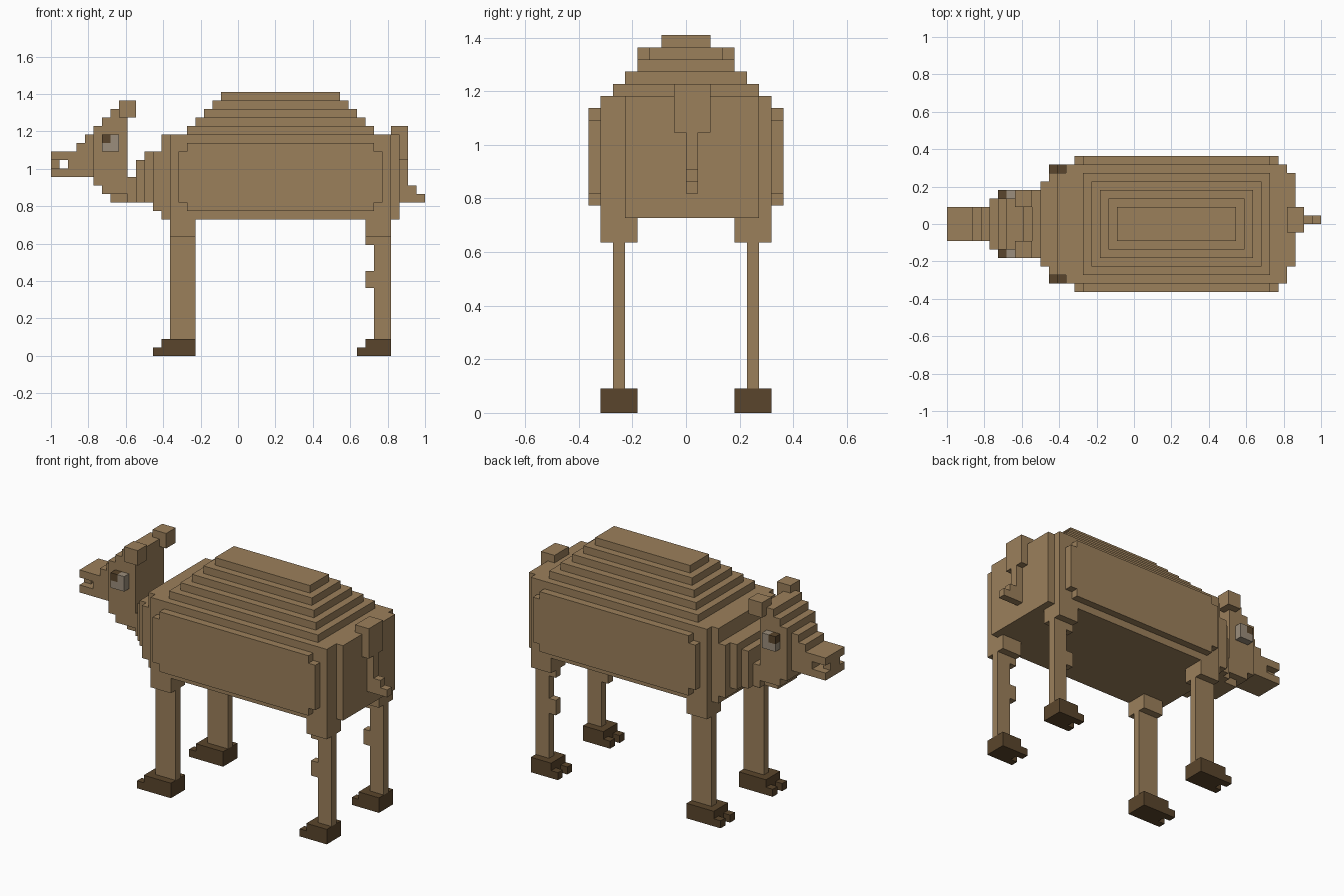
import bpy, bmesh
from mathutils import Vector

if "Cube" in bpy.data.objects:
    bpy.data.objects.remove(bpy.data.objects["Cube"])

U = 1 / 22  # one block of the grid; the model is 44 blocks long


def material(name, rgb):
    m = bpy.data.materials.new(name)
    m.diffuse_color = (*rgb, 1)
    m.use_nodes = True
    m.node_tree.nodes["Principled BSDF"].inputs["Base Color"].default_value = m.diffuse_color
    return m


TAN = material("tan fur", (0.33, 0.215, 0.105))
DARK = material("dark brown", (0.102, 0.060, 0.025))
EYE = material("pale eye", (0.33, 0.27, 0.20))


def blocks(name, mat, boxes):
    """One object from boxes (x0, x1, y0, y1, z0, z1) in block units, x from the nose."""
    bm = bmesh.new()
    for x0, x1, y0, y1, z0, z1 in boxes:
        lo = Vector((x0 - 22, y0, z0)) * U
        hi = Vector((x1 - 22, y1, z1)) * U
        for v in bmesh.ops.create_cube(bm, size=1)["verts"]:
            v.co = [lo[i] if v.co[i] < 0 else hi[i] for i in range(3)]
    me = bpy.data.meshes.new(name)
    bm.to_mesh(me)
    bm.free()
    me.materials.append(mat)
    ob = bpy.data.objects.new(name, me)
    bpy.context.collection.objects.link(ob)


def pair(name, mat, boxes):
    """The same part on the left (+y) and right (-y) side."""
    blocks(name + "_left", mat, boxes)
    blocks(name + "_right", mat,
           [(a, b, -d, -c, e, f) for a, b, c, d, e, f in boxes])


# Body with stepped chest and rump
blocks("body", TAN, [
    (14, 40, -7, 7, 16, 26),
    (13, 14, -6, 6, 16, 26),
    (12, 13, -6, 6, 17, 24),
    (11, 12, -5, 5, 18, 24),
    (40, 41, -5, 6, 16, 26),
])

# Raised flank panels with notched corners
pair("flank", TAN, [
    (16, 38, 7, 8, 17, 25),
    (15, 16, 7, 8, 18, 24),
    (38, 39, 7, 8, 18, 24),
])

# Stepped hump
blocks("hump", TAN, [(16 + i, 38 - i, i - 6, 6 - i, 26 + i, 27 + i)
                     for i in range(5)])

# Neck
blocks("neck", TAN, [
    (10, 11, -4, 4, 18, 23),
    (9, 10, -3, 3, 18, 21),
    (7, 9, -2, 2, 18, 19),
    (6, 9, -3, 3, 19, 20),
])

# Head with stepped forehead
blocks("head", TAN, [
    (5, 6, -3, 3, 20, 27),
    (6, 7, -3, 3, 20, 28),
    (7, 9, -3, 3, 20, 29),
])

# Snout with open mouth
blocks("snout", TAN, [
    (2, 5, -2, 2, 21, 24),
    (0, 2, -2, 2, 23, 24),
    (0, 2, -2, 2, 21, 22),
    (0, 1, -1, 1, 22, 23),
    (3, 5, -2, 2, 24, 25),
    (4, 5, -2, 2, 25, 26),
])

# Ears and eyes
pair("ear", TAN, [(8, 10, 2, 4, 28, 30)])
pair("eye", EYE, [(6, 8, 3, 4, 24, 25), (7, 8, 3, 4, 25, 26)])
pair("pupil", DARK, [(6, 7, 3, 4, 25, 26)])

# Tail
blocks("tail", TAN, [
    (40, 41, -1, 2, 26, 27),
    (41, 42, -1, 2, 23, 27),
    (41, 42, 0, 1, 18, 23),
    (42, 43, 0, 1, 18, 20),
    (43, 44, 0, 1, 18, 19),
])

# Legs
pair("front_leg", TAN, [(14, 17, 4, 7, 14, 16), (14, 17, 5, 6, 2, 14)])
pair("hind_leg", TAN, [
    (37, 40, 4, 7, 14, 16),
    (38, 40, 5, 6, 2, 14),
    (37, 38, 5, 6, 13, 14),
    (37, 38, 5, 6, 8, 10),
])

# Feet, each with two toes
for name, x0, x1 in (("front_foot", 13, 17), ("hind_foot", 37, 40)):
    pair(name, DARK, [
        (x0, x1, 4, 7, 0, 2),
        (x0 - 1, x0, 4, 5, 0, 1),
        (x0 - 1, x0, 6, 7, 0, 1),
    ])
